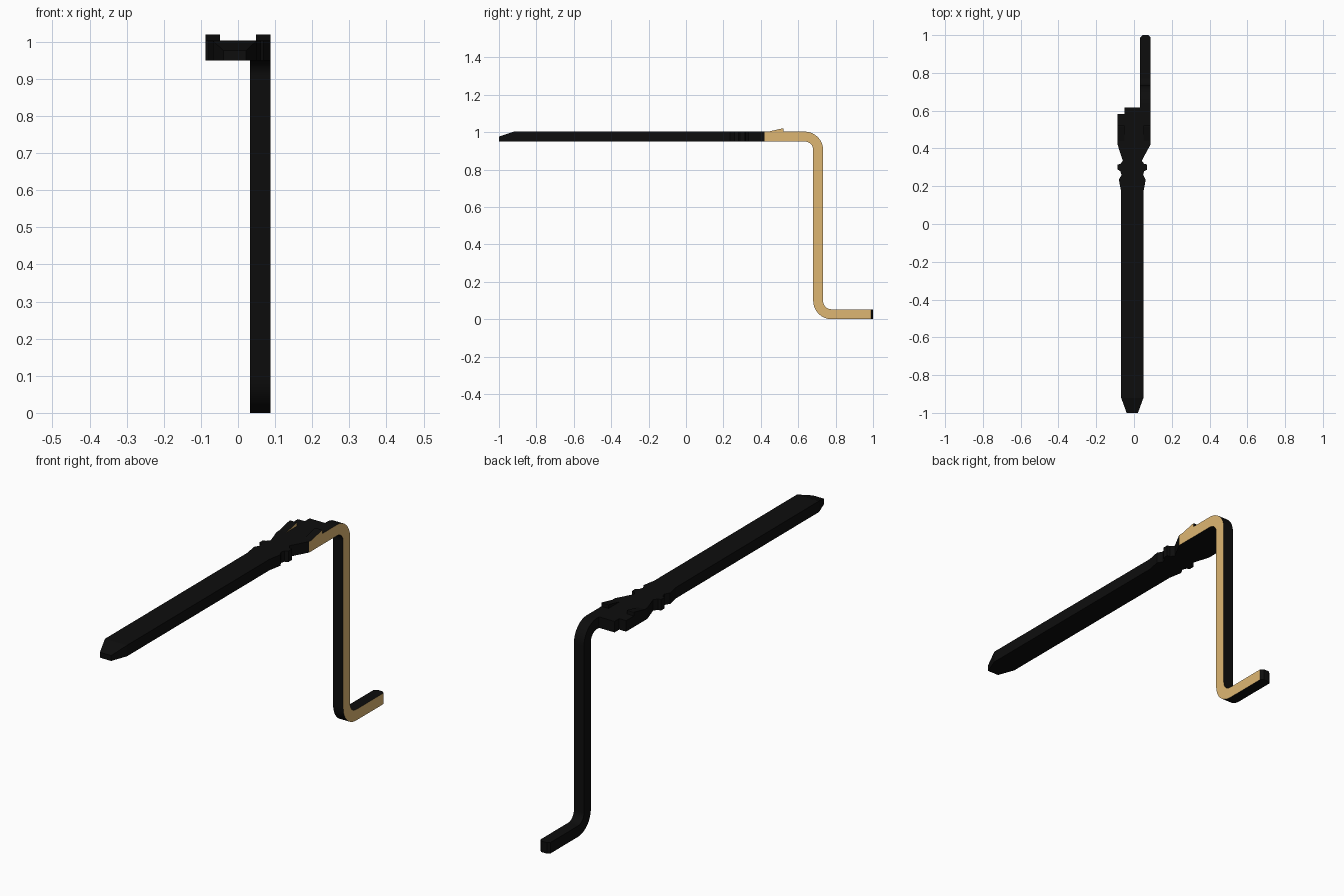
import bpy, bmesh, math
from mathutils import Vector

if "Cube" in bpy.data.objects:
    bpy.data.objects.remove(bpy.data.objects["Cube"])

Z0, Z1, T = 0.95, 1.003, 0.053      # flat stock underside, top and thickness
XR = 0.087                          # half of overall width


def material(name, rgb):
    m = bpy.data.materials.new(name)
    m.diffuse_color = (*rgb, 1)
    m.use_nodes = True
    m.node_tree.nodes["Principled BSDF"].inputs["Base Color"].default_value = m.diffuse_color
    return m


black = material("black_plating", (0.004, 0.004, 0.004))
copper = material("bare_edge", (0.73, 0.47, 0.17))


def prism(points, direction):
    """Extrude a closed outline along a direction."""
    bm = bmesh.new()
    face = bm.faces.new([bm.verts.new(p) for p in points])
    ext = bmesh.ops.extrude_face_region(bm, geom=[face])["geom"]
    bmesh.ops.translate(bm, vec=Vector(direction),
                        verts=[v for v in ext if isinstance(v, bmesh.types.BMVert)])
    bmesh.ops.recalc_face_normals(bm, faces=bm.faces)
    return bm


def finish(bm, name, smooth=False):
    """Bare copper on the sheared right edge, black elsewhere."""
    bmesh.ops.recalc_face_normals(bm, faces=bm.faces)
    bm.normal_update()
    for f in bm.faces:
        if f.normal.x > 0.99 and f.calc_center_median().y > 0.42:
            f.material_index = 1
    me = bpy.data.meshes.new(name)
    bm.to_mesh(me)
    bm.free()
    me.materials.append(black)
    me.materials.append(copper)
    ob = bpy.data.objects.new(name, me)
    bpy.context.collection.objects.link(ob)
    if smooth:
        bpy.ops.object.select_all(action='DESELECT')
        ob.select_set(True)
        bpy.context.view_layer.objects.active = ob
        bpy.ops.object.shade_smooth_by_angle(angle=math.radians(30))
    return ob


# Pin blade with barbs, neck and shoulder plate: half outline mirrored about the pin axis
AXIS = -0.009
half = [(0.03, -1), (0.059, -0.92), (0.059, 0.17), (0.071, 0.235), (0.057, 0.26),
        (0.063, 0.28), (0.078, 0.288), (0.078, 0.315), (0.063, 0.318),
        (0.05, 0.335)]
right = [(AXIS + w, y) for w, y in half] + [(XR, 0.42), (XR, 0.618)]
left = [(AXIS - w, y) for w, y in half] + [(-XR, 0.42), (-XR, 0.582),
                                           (-0.05, 0.582), (-0.05, 0.618)]
bm = prism([(x, y, Z0) for x, y in right + left[::-1]], (0, 0, Z1 - Z0))
# Tip: split where the taper starts, then lower the top edge
bmesh.ops.bisect_plane(bm, geom=bm.verts[:] + bm.edges[:] + bm.faces[:],
                       plane_co=(0, -0.92, 0), plane_no=(0, 1, 0))
for v in bm.verts:
    if v.co.y < -0.99 and v.co.z > Z1 - 0.01:
        v.co.z = 0.976
finish(bm, "pin_blade")


# Bent solder tail: side profile with two rounded bends
def arc(cy, cz, r, a0, a1, n=8):
    return [(cy + r * math.cos(math.radians(a0 + (a1 - a0) * i / n)),
             cz + r * math.sin(math.radians(a0 + (a1 - a0) * i / n)))
            for i in range(n + 1)]


R_IN = 0.045
R_OUT = R_IN + T
top_c = (0.733 - R_OUT, Z1 - R_OUT)
low_c = (0.68 + R_OUT, R_OUT)
profile = ([(0.618, Z1)] + arc(*top_c, R_OUT, 90, 0) + arc(*low_c, R_IN, 180, 270)
           + [(1.0, T), (1.0, 0.0)]
           + arc(*low_c, R_OUT, 270, 180) + arc(*top_c, R_IN, 0, 90) + [(0.618, Z0)])
bm = prism([(0.033, y, z) for y, z in profile], (XR - 0.033, 0, 0))
end = [e for e in bm.edges if all(v.co.y > 0.999 for v in e.verts)
       and abs(e.verts[0].co.x - e.verts[1].co.x) < 1e-5]
bmesh.ops.bevel(bm, geom=end, offset=0.012, segments=1, affect='EDGES')
finish(bm, "bent_tail", smooth=True)

# Raised ramp lugs on both sides of the shoulder plate
for name, x in (("left_lug", -XR), ("right_lug", XR - 0.038)):
    wedge = [(x, 0.44, Z1), (x, 0.515, 1.02), (x, 0.522, 1.02), (x, 0.522, Z1)]
    finish(prism(wedge, (0.038, 0, 0)), name)
